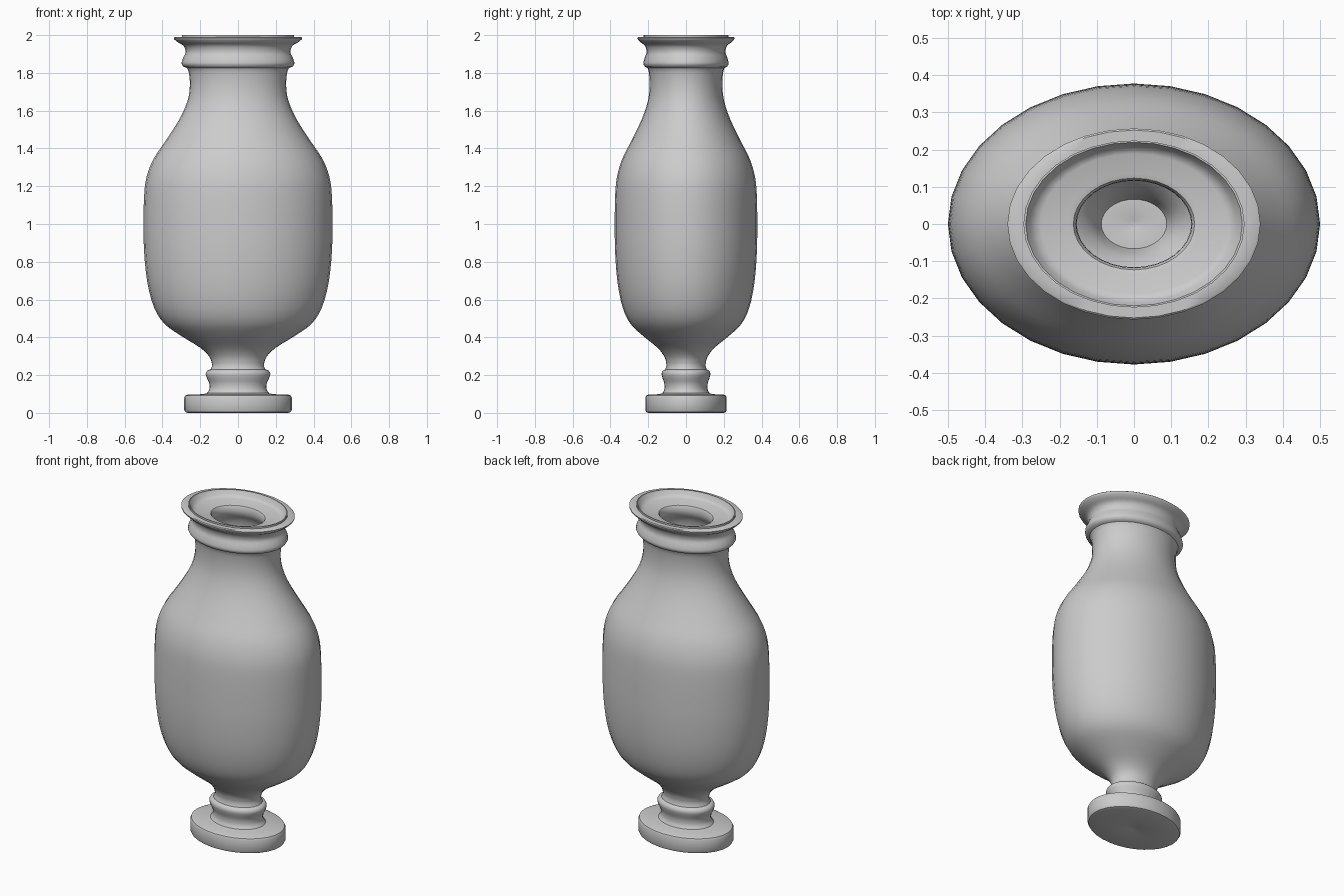
import bpy, bmesh, math
from mathutils import Vector

SIDES = 32
DEPTH = 0.755  # oval plan: depth relative to width


def smooth_curve(pts, steps=3):
    """Catmull-Rom curve through profile points (radius, height)."""
    p = [Vector(q) for q in pts]
    p = [2 * p[0] - p[1]] + p + [2 * p[-1] - p[-2]]
    out = []
    for a, b, c, d in zip(p, p[1:], p[2:], p[3:]):
        for i in range(steps):
            t = i / steps
            out.append(0.5 * (2 * b + (c - a) * t + (2 * a - 5 * b + 4 * c - d) * t * t
                              + (3 * b - a - 3 * c + d) * t ** 3))
    return [tuple(q) for q in out] + [tuple(pts[-1])]


def lathe(name, profile):
    """Revolve a profile whose two ends lie on the axis."""
    bm = bmesh.new()
    rings = []
    for r, z in profile:
        if r < 1e-5:
            rings.append([bm.verts.new((0, 0, z))])
        else:
            rings.append([bm.verts.new((r * math.cos(2 * math.pi * i / SIDES),
                                        r * DEPTH * math.sin(2 * math.pi * i / SIDES), z))
                          for i in range(SIDES)])
    for lo, hi in zip(rings, rings[1:]):
        for i in range(SIDES):
            j = (i + 1) % SIDES
            quad = [lo[i % len(lo)], lo[j % len(lo)], hi[j % len(hi)], hi[i % len(hi)]]
            bm.faces.new(list(dict.fromkeys(quad)))
    bmesh.ops.recalc_face_normals(bm, faces=bm.faces)
    mesh = bpy.data.meshes.new(name)
    bm.to_mesh(mesh)
    bm.free()
    ob = bpy.data.objects.new(name, mesh)
    bpy.context.collection.objects.link(ob)
    bpy.context.view_layer.objects.active = ob
    ob.select_set(True)
    bpy.ops.object.shade_smooth_by_angle(angle=math.radians(40))
    return ob


# Foot disc with rounded edges
foot = [(0, 0.006), (0.02, 0), (0.265, 0), (0.278, 0.004), (0.285, 0.016), (0.285, 0.08),
        (0.279, 0.092), (0.265, 0.097), (0.19, 0.099)]
# Stem with its bead
stem = smooth_curve([(0.165, 0.104), (0.152, 0.125), (0.152, 0.155), (0.165, 0.185),
                     (0.171, 0.207), (0.163, 0.223), (0.146, 0.23)])
# Body and neck
body = smooth_curve([(0.136, 0.25), (0.15, 0.295), (0.2, 0.345), (0.3, 0.407), (0.39, 0.472),
                     (0.445, 0.56), (0.48, 0.69), (0.497, 0.85), (0.5, 1.0), (0.497, 1.15),
                     (0.484, 1.25), (0.447, 1.345), (0.38, 1.445), (0.31, 1.555),
                     (0.268, 1.65), (0.255, 1.73), (0.26, 1.8), (0.27, 1.826)])
# Collar ring and flared rim
rim = smooth_curve([(0.288, 1.832), (0.299, 1.85), (0.29, 1.88), (0.277, 1.91),
                    (0.288, 1.943), (0.32, 1.963), (0.338, 1.978)])
rim += [(0.34, 1.986), (0.334, 1.99), (0.297, 1.99), (0.297, 2.0)]
# Dished mouth with a narrow inner lip
mouth = [(0.291, 2.0), (0.278, 1.978), (0.265, 1.966), (0.25, 1.961), (0.18, 1.957),
         (0.163, 1.953), (0.156, 1.942), (0.154, 1.92), (0.158, 1.9), (0.175, 1.88)]
# Hollow inside
inside = smooth_curve([(0.205, 1.84), (0.21, 1.73), (0.225, 1.64), (0.27, 1.54),
                       (0.34, 1.43), (0.405, 1.33), (0.44, 1.24), (0.455, 1.0),
                       (0.437, 0.7), (0.4, 0.57), (0.35, 0.5), (0.27, 0.443),
                       (0.17, 0.385), (0.115, 0.33), (0.09, 0.28)])
floor = [(0.088, 0.275), (0.015, 0.275), (0, 0.27)]

lathe("vase", foot + stem + body + rim + mouth + inside + floor)
